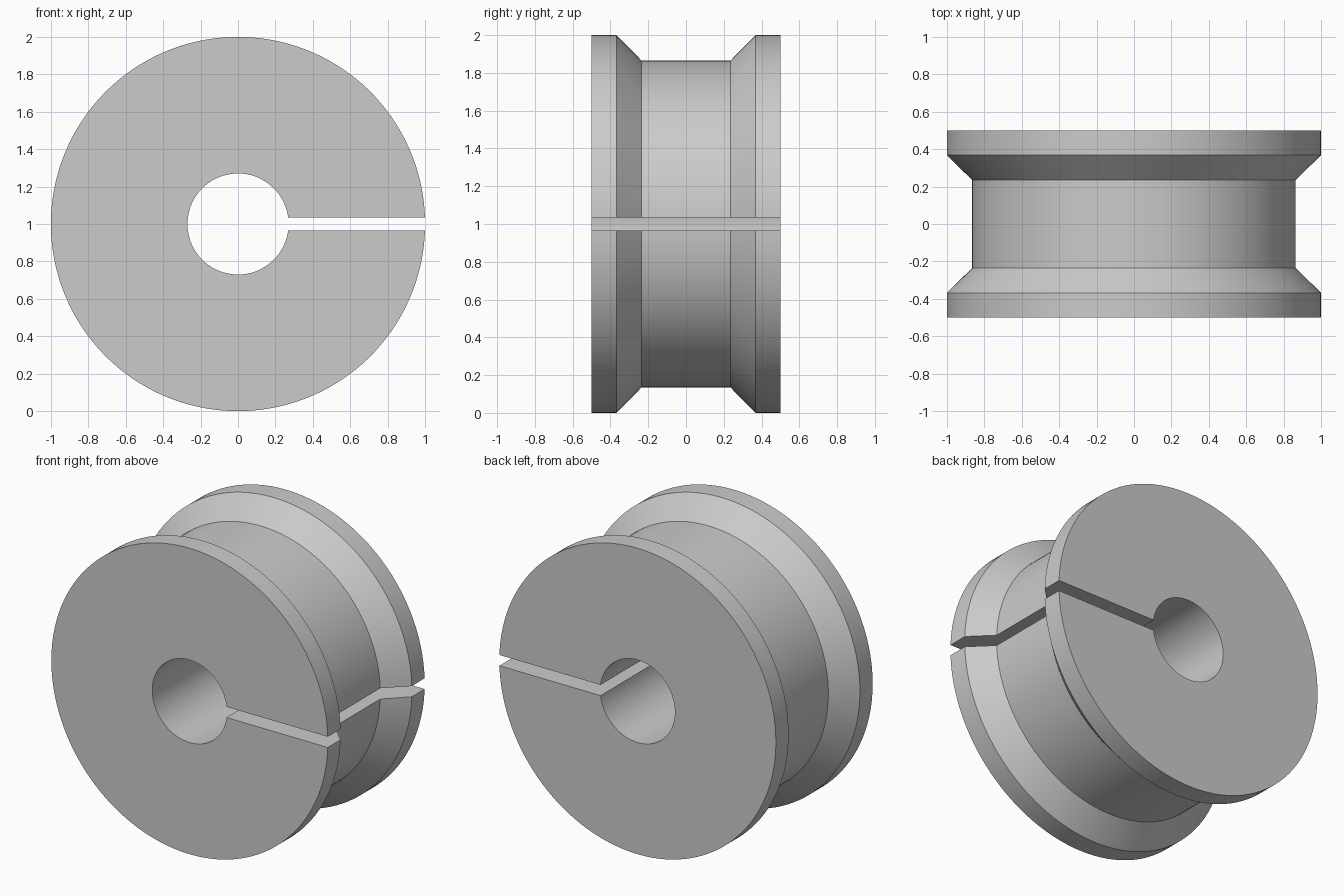
import bpy, bmesh, math
from mathutils import Vector

cube = bpy.data.objects.get("Cube")
if cube:
    bpy.data.objects.remove(cube, do_unlink=True)

SEGMENTS = 128
HALF_SLOT = 0.035
CENTRE_Z = 1.0
BORE, HUB, RIM = 0.27, 0.865, 1.0
HUB_Y, RIM_Y, END_Y = 0.235, 0.368, 0.5

# Closed cross-section (radius, y), from the bore round the grooved rim
half = [(BORE, END_Y), (RIM, END_Y), (RIM, RIM_Y), (HUB, HUB_Y)]
profile = half + [(r, -y) for r, y in reversed(half)]


def ring(bm, r, y):
    """Arc that stops at the parallel walls of the slot on the +x side."""
    start = math.asin(HALF_SLOT / r)
    sweep = 2 * math.pi - 2 * start
    angles = [start + sweep * i / SEGMENTS for i in range(SEGMENTS + 1)]
    return [bm.verts.new((r * math.cos(a), y, CENTRE_Z + r * math.sin(a)))
            for a in angles]


# Slotted spool body
bm = bmesh.new()
rings = [ring(bm, r, y) for r, y in profile]
for a, b in zip(rings, rings[1:] + rings[:1]):
    for i in range(SEGMENTS):
        bm.faces.new((a[i], a[i + 1], b[i + 1], b[i]))

# Slot walls
for i in (0, SEGMENTS):
    bm.faces.new([r[i] for r in rings])
bmesh.ops.recalc_face_normals(bm, faces=bm.faces)

mesh = bpy.data.meshes.new("slotted_spool")
bm.to_mesh(mesh)
bm.free()
spool = bpy.data.objects.new("slotted_spool", mesh)
bpy.context.collection.objects.link(spool)

# Plain grey
grey = bpy.data.materials.new("plain_grey")
grey.use_nodes = True
colour = (0.6, 0.6, 0.6, 1)
grey.diffuse_color = colour
grey.node_tree.nodes["Principled BSDF"].inputs["Base Color"].default_value = colour
mesh.materials.append(grey)

# Smooth round surfaces with crisp edges
bpy.ops.object.select_all(action="DESELECT")
spool.select_set(True)
bpy.context.view_layer.objects.active = spool
bpy.ops.object.shade_smooth_by_angle(angle=math.radians(30))
